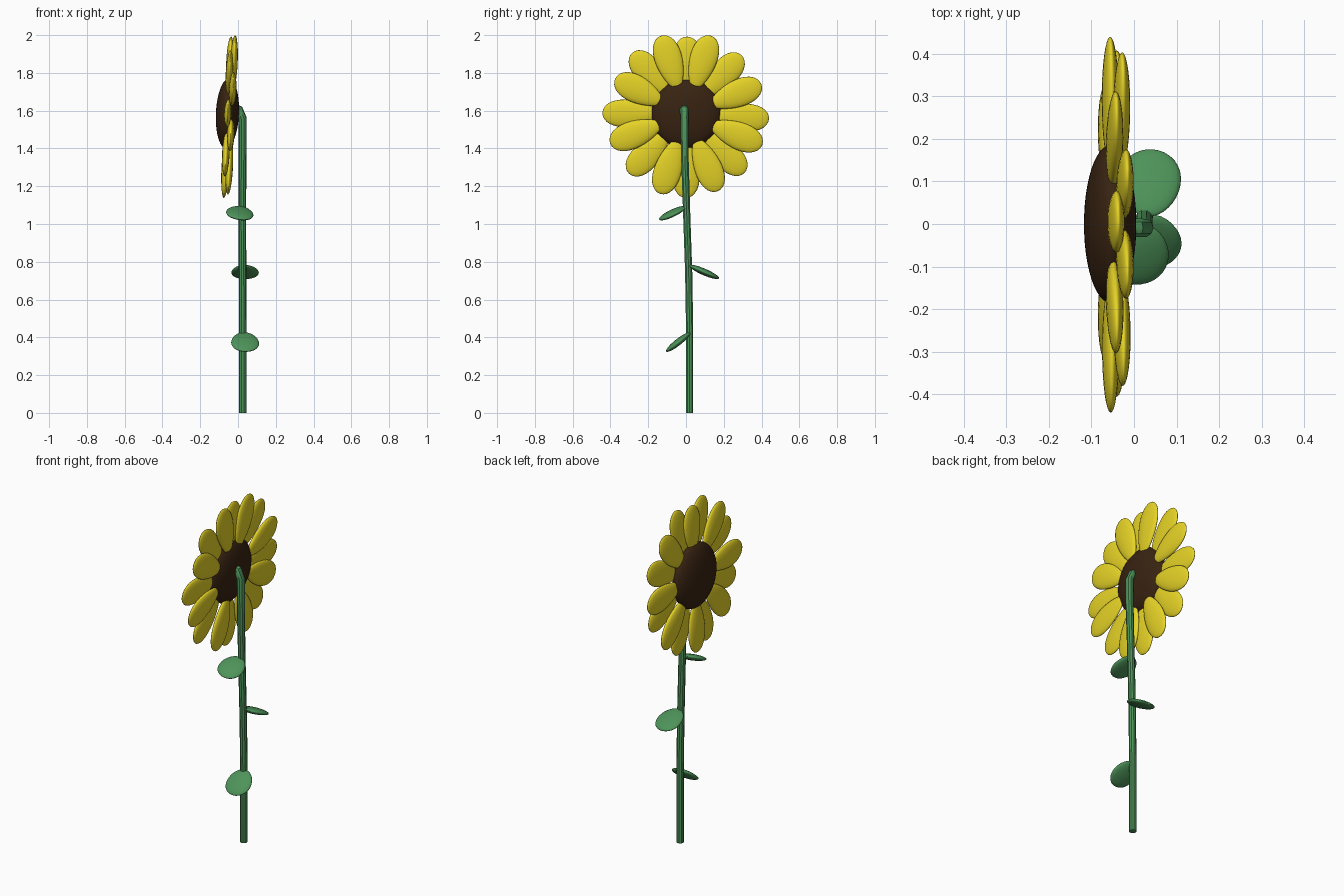
import bpy, bmesh, math
from mathutils import Vector, Matrix

if "Cube" in bpy.data.objects:
    bpy.data.objects.remove(bpy.data.objects["Cube"])


def material(name, rgb):
    m = bpy.data.materials.new(name)
    m.diffuse_color = (*rgb, 1)
    m.use_nodes = True
    m.node_tree.nodes["Principled BSDF"].inputs["Base Color"].default_value = m.diffuse_color
    return m


YELLOW = material("petal_yellow", (0.80, 0.66, 0.02))
BROWN = material("seed_brown", (0.040, 0.017, 0.006))
GREEN = material("leaf_green", (0.075, 0.29, 0.10))


def blob(name, mat, base, tip, side, width, thick, taper=0.0, seg=24, rings=16):
    """Egg shaped ellipsoid from base to tip, widened along the side axis."""
    base, tip = Vector(base), Vector(tip)
    axis = (tip - base).normalized()
    side = Vector(side)
    side = (side - axis * side.dot(axis)).normalized()
    normal = axis.cross(side)
    bm = bmesh.new()
    bmesh.ops.create_uvsphere(bm, u_segments=seg, v_segments=rings, radius=1)
    half = (tip - base).length / 2
    rot = Matrix((side, normal, axis)).transposed()
    for v in bm.verts:
        k = 1 + taper * v.co.z
        local = Vector((v.co.x * width / 2 * k, v.co.y * thick / 2, v.co.z * half))
        v.co = (base + tip) / 2 + rot @ local
    for f in bm.faces:
        f.smooth = True
    me = bpy.data.meshes.new(name)
    bm.to_mesh(me)
    bm.free()
    me.materials.append(mat)
    ob = bpy.data.objects.new(name, me)
    bpy.context.collection.objects.link(ob)
    return ob


# Flower head: faces -x and leans slightly back
CZ, LEAN = 1.58, 0.045
normal = Vector((-1, 0, LEAN)).normalized()


def on_head(x, angle, r):
    y, z = r * math.cos(angle), r * math.sin(angle)
    return Vector((x + LEAN * z, y, CZ + z))


# Seed disc
c = Vector((-0.056, 0, 1.585))
blob("seed_disc", BROWN, c - normal * 0.061, c + normal * 0.061, (0, 1, 0),
     0.37, 0.37, seg=40, rings=24)

# Petals: two alternating layers (angle in degrees, reach)
back_layer = [(22, .43), (72.5, .437), (107.5, .437), (153, .42),
              (201, .43), (252, .442), (292.5, .44), (338, .435)]
front_layer = [(-3, .44), (47, .43), (89, .412), (131, .433),
               (179, .443), (226, .435), (270, .442), (315, .438)]
for layer, x, petals in (("back", -0.034, back_layer), ("front", -0.055, front_layer)):
    for i, (deg, reach) in enumerate(petals):
        a = math.radians(deg)
        base, tip = on_head(x, a, 0.14), on_head(x, a, reach)
        blob(f"petal_{layer}_{i + 1}", YELLOW, base, tip,
             normal.cross(tip - base), 0.142, 0.04, 0.25)

# Stem, bending into the back of the disc
cu = bpy.data.curves.new("stem", "CURVE")
cu.dimensions = "3D"
cu.bevel_depth = 0.02
cu.bevel_resolution = 3
cu.use_fill_caps = True
path = [(0.025, 0.019, 0, 1), (0.025, 0.019, 0.45, 1), (0.024, 0.014, 0.75, 1),
        (0.023, 0.002, 1.1, 1), (0.024, -0.006, 1.35, 1.05),
        (0.024, -0.009, 1.56, 1.1), (0.005, -0.009, 1.605, 1.15),
        (-0.03, -0.009, 1.62, 1.1)]
sp = cu.splines.new("POLY")
sp.points.add(len(path) - 1)
for p, (x, y, z, r) in zip(sp.points, path):
    p.co = (x, y, z, 1)
    p.radius = r
cu.materials.append(GREEN)
stem = bpy.data.objects.new("stem", cu)
bpy.context.collection.objects.link(stem)
bpy.context.view_layer.objects.active = stem
stem.select_set(True)
bpy.ops.object.convert(target="MESH")
bpy.ops.object.shade_smooth_by_angle(angle=math.radians(35))

# Leaves
blob("leaf_top", GREEN, (0.018, 0.0, 1.09), (0.002, -0.142, 1.025),
     (1, 0, -0.15), 0.145, 0.035, 0.1)
blob("leaf_middle", GREEN, (0.032, 0.018, 0.78), (0.042, 0.175, 0.712),
     (1, 0, 0), 0.145, 0.035, 0.1)
blob("leaf_bottom", GREEN, (0.028, 0.022, 0.425), (0.046, -0.104, 0.325),
     (1, 0, -0.05), 0.147, 0.035, 0.1)
